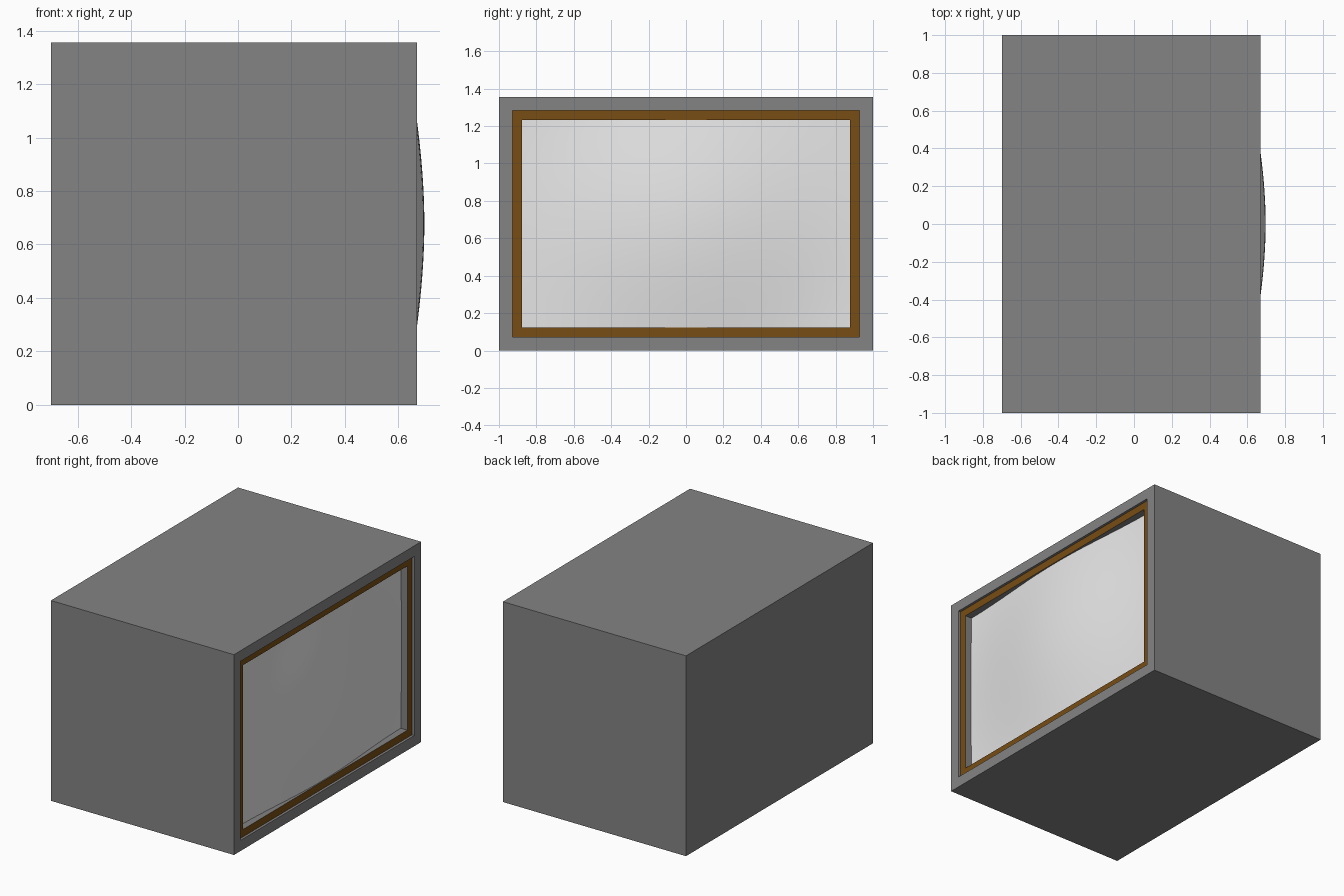
import bpy, bmesh, math
from mathutils import Vector, Matrix

old = bpy.data.objects.get("Cube")
if old:
    bpy.data.objects.remove(old, do_unlink=True)


def material(name, rgb):
    mat = bpy.data.materials.new(name)
    mat.use_nodes = True
    mat.diffuse_color = (*rgb, 1)
    mat.node_tree.nodes["Principled BSDF"].inputs["Base Color"].default_value = (*rgb, 1)
    return mat


def add_object(name, bm, mats):
    mesh = bpy.data.meshes.new(name)
    bm.to_mesh(mesh)
    bm.free()
    for mat in mats:
        mesh.materials.append(mat)
    obj = bpy.data.objects.new(name, mesh)
    bpy.context.collection.objects.link(obj)
    return obj


grey = material("cabinet grey", (0.23, 0.23, 0.23))
brown = material("trim brown", (0.19, 0.075, 0.007))
glass = material("screen light grey", (0.8, 0.8, 0.8))

BACK, FACE, HEIGHT = -0.70, 0.67, 1.355
MID_Z = HEIGHT / 2

# Cabinet: a box whose +x face is inset and pushed in to hold the screen
bm = bmesh.new()
bmesh.ops.create_cube(bm, size=1, matrix=Matrix.Translation(((BACK + FACE) / 2, 0, MID_Z))
                      @ Matrix.Diagonal((FACE - BACK, 2, HEIGHT, 1)))
bm.normal_update()
panel = max(bm.faces, key=lambda f: f.calc_center_median().x)


def inset(face, width):
    return bmesh.ops.inset_region(bm, faces=[face], thickness=width, use_even_offset=True)["faces"]


def push_in(face, depth):
    new = bmesh.ops.extrude_discrete_faces(bm, faces=[face])["faces"][0]
    bmesh.ops.translate(bm, verts=new.verts, vec=Vector((-depth, 0, 0)))
    bm.normal_update()
    return new


inset(panel, 0.072)
panel = push_in(panel, 0.017)
# Brown trim ring around the opening
for face in inset(panel, 0.05):
    face.material_index = 1
panel.material_index = 0
push_in(panel, 0.085)
add_object("cabinet", bm, [grey, brown])

# Screen: a gently domed sheet, highest in the middle
bm = bmesh.new()
bmesh.ops.create_grid(bm, x_segments=40, y_segments=28, size=1)
for v in bm.verts:
    y, z = v.co.x * 0.878, v.co.y * 0.555
    r = min(math.hypot(y, z) / 1.05, 1)
    v.co = (0.604 + 0.093 * math.cos(r * math.pi / 2) ** 2, y, MID_Z + z)
for face in bm.faces:
    face.smooth = True
bm.normal_update()
add_object("screen", bm, [glass])
